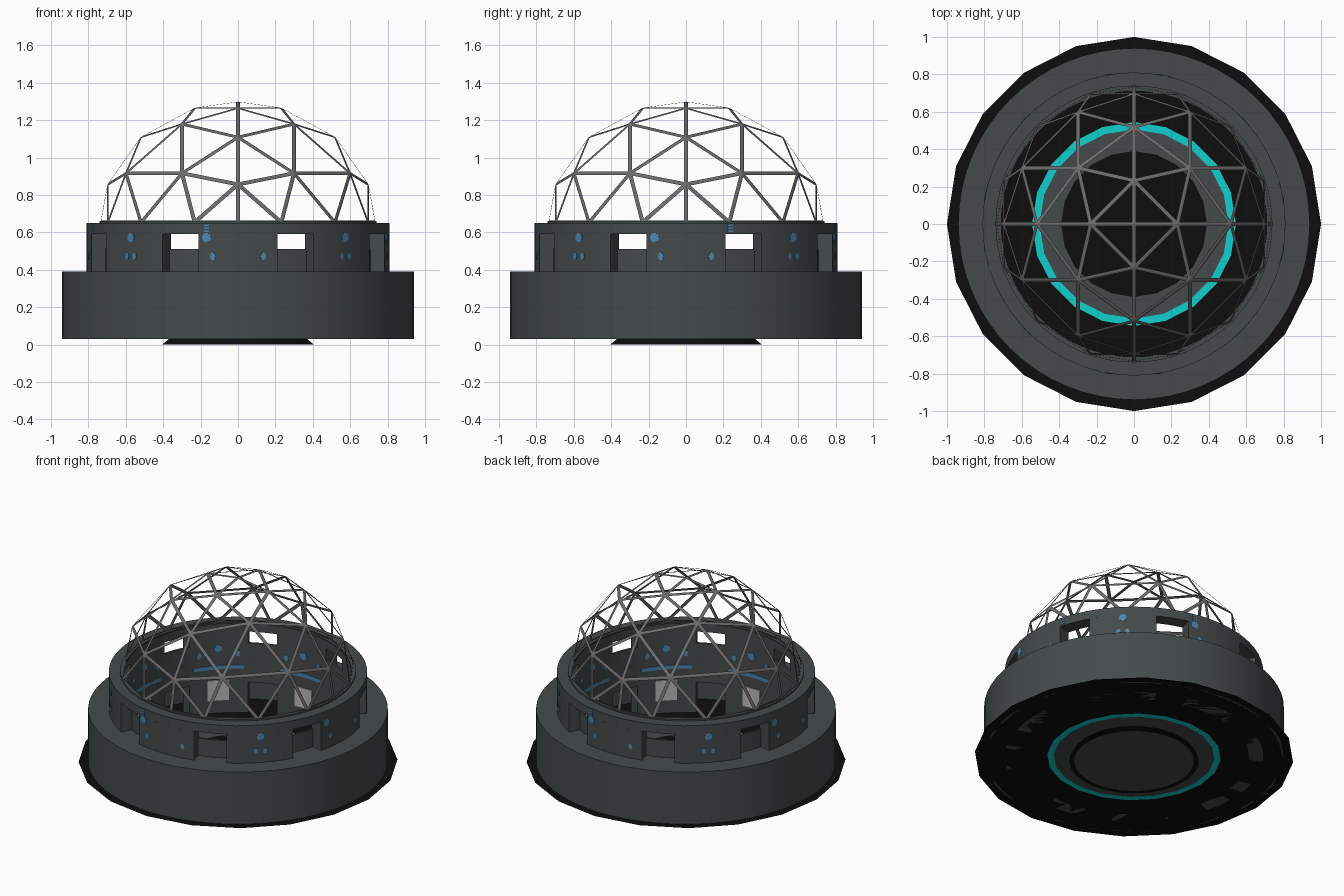
import bpy, bmesh, math
from mathutils import Matrix, Vector

if "Cube" in bpy.data.objects:
    bpy.data.objects.remove(bpy.data.objects["Cube"])


def material(name, rgb):
    m = bpy.data.materials.new(name)
    m.diffuse_color = (*rgb, 1)
    m.use_nodes = True
    m.node_tree.nodes["Principled BSDF"].inputs["Base Color"].default_value = m.diffuse_color
    return m


GREY = material("slate grey", (0.058, 0.068, 0.068))
BLACK = material("black", (0.004, 0.004, 0.004))
TEAL = material("teal", (0.005, 0.62, 0.62))
BLUE = material("blue", (0.07, 0.24, 0.42))
STEEL = material("strut grey", (0.15, 0.15, 0.15))
PALE = material("pale panel", (0.5, 0.5, 0.5))


def finish(name, bm, mats, smooth=False, recalc=True):
    if recalc:
        bmesh.ops.recalc_face_normals(bm, faces=bm.faces[:])
    me = bpy.data.meshes.new(name)
    bm.to_mesh(me)
    bm.free()
    for m in mats:
        me.materials.append(m)
    ob = bpy.data.objects.new(name, me)
    bpy.context.collection.objects.link(ob)
    if smooth:
        bpy.ops.object.select_all(action='DESELECT')
        ob.select_set(True)
        bpy.context.view_layer.objects.active = ob
        bpy.ops.object.shade_smooth_by_angle(angle=math.radians(30))
    return ob


def polar(r, deg, z):
    a = math.radians(deg)
    return Vector((r * math.cos(a), r * math.sin(a), z))


def lathe(bm, profile, n, mats=None, closed=False):
    """Spin (r, z) points around z; mats gives a material slot per span."""
    rings = []
    for r, z in profile:
        if r == 0:
            rings.append([bm.verts.new((0, 0, z))] * n)
        else:
            rings.append([bm.verts.new(polar(r, 360 * i / n, z)) for i in range(n)])
    spans = len(rings) if closed else len(rings) - 1
    for s in range(spans):
        a, b = rings[s], rings[(s + 1) % len(rings)]
        for i in range(n):
            j = (i + 1) % n
            quad = list(dict.fromkeys((a[i], a[j], b[j], b[i])))
            f = bm.faces.new(quad)
            f.material_index = mats[s] if mats else 0


def arc_block(bm, r0, r1, a0, a1, z0, z1, steps=6):
    """Curved block between two radii, two angles and two heights."""
    cols = []
    for i in range(steps + 1):
        a = a0 + (a1 - a0) * i / steps
        cols.append([bm.verts.new(polar(r, a, z))
                     for r, z in ((r0, z0), (r1, z0), (r1, z1), (r0, z1))])
    for p, q in zip(cols, cols[1:]):
        for k in range(4):
            bm.faces.new((p[k], p[(k + 1) % 4], q[(k + 1) % 4], q[k]))
    bm.faces.new(cols[0])
    bm.faces.new(cols[-1][::-1])


def dot(bm, r, deg, z, radius, tall=1.0):
    """Thin round plate facing along the radius."""
    mat = (Matrix.Translation(polar(r, deg, z))
           @ Matrix.Rotation(math.radians(deg), 4, 'Z')
           @ Matrix.Rotation(math.radians(90), 4, 'Y')
           @ Matrix.Diagonal((tall, 1, 1, 1)))
    bmesh.ops.create_cone(bm, cap_ends=True, segments=10, radius1=radius,
                          radius2=radius, depth=0.008, matrix=mat)


# twenty-sided floor sheet with teal ring
bm = bmesh.new()
lathe(bm, [(1, .03), (.545, .03), (.505, .03), (.39, .03), (0, .03)], 20, [0, 1, 2, 0])
for f in bm.faces:
    f.normal_update()
    if f.normal.z < 0:
        f.normal_flip()
finish("floor_disc", bm, [BLACK, TEAL, GREY], recalc=False)

# flared foot under the floor
bm = bmesh.new()
lathe(bm, [(.37, .029), (.405, 0), (.375, 0), (0, 0)], 48, [0, 0, 1])
finish("foot_pad", bm, [BLACK, GREY], True)

# wide lower drum, hollow inside
bm = bmesh.new()
lathe(bm, [(.925, .03), (.94, .03), (.94, .39), (.72, .39), (.72, .375), (.925, .375)],
      64, closed=True)
finish("lower_drum", bm, [GREY], True)

# upper ring wall: header, eight pillars, and sill panels between them
bm = bmesh.new()
lathe(bm, [(.72, .59), (.81, .59), (.81, .65), (.72, .65)], 64, closed=True)
finish("wall_header", bm, [GREY], True)

HALF = 7.4   # half of a window opening, in degrees
bm = bmesh.new()
for k in range(8):
    arc_block(bm, .72, .81, 45 * k - 22.5 + HALF, 45 * k + 22.5 - HALF, .03, .59)
finish("wall_pillars", bm, [GREY], True)

bm = bmesh.new()
for k in range(8):
    c = 45 * k + 22.5
    arc_block(bm, .72, .735, c - HALF, c + HALF, .24, .51, 4)
finish("window_sills", bm, [GREY], True)

# flat ring that carries the dome
bm = bmesh.new()
lathe(bm, [(.71, .65), (.74, .65), (.74, .66), (.71, .66)], 64, closed=True)
finish("dome_ring", bm, [GREY], True)

# pale panels at the foot of the inner wall
bm = bmesh.new()
for k in range(8):
    arc_block(bm, .712, .72, 45 * k - 5.5, 45 * k + 5.5, .12, .26, 3)
finish("inner_panels", bm, [PALE])

# blue lights: outside groups, inside stripes and dots
bm = bmesh.new()
for k in range(8):
    c = 45 * k - 90
    if k % 2:
        dot(bm, .808, c, .572, .025)
        for d in (-2, 2):
            dot(bm, .808, c + d, .472, .014, 1.4)
    else:
        dot(bm, .808, c - 12, .572, .025)
        for d in (-9.6, 9.6):
            dot(bm, .808, c + d, .472, .015, 1.4)
        t = c - 12 if k % 4 == 0 else c + 17
        for z in (.605, .622, .639):
            arc_block(bm, .808, .813, t - 1, t + 1, z - .004, z + .004, 1)
    arc_block(bm, .714, .72, c - 13, c + 13, .335, .36)
    dot(bm, .718, c, .48, .025)
    for d in (-10, 10):
        dot(bm, .718, c + d, .44, .016, 1.4)
finish("blue_lights", bm, [BLUE])

# geodesic dome: subdivided octahedron, each triangle inset and opened
bm = bmesh.new()
N, R, SQUASH, Z0 = 4, .735, .878, .653
cache = {}


def node(i, j, k):
    if (i, j, k) not in cache:
        v = Vector((i, j, k)).normalized() * R
        cache[i, j, k] = bm.verts.new((v.x, v.y, v.z * SQUASH + Z0))
    return cache[i, j, k]


for sx, sy in ((1, 1), (-1, 1), (-1, -1), (1, -1)):
    for i in range(N):
        for j in range(N - i):
            k = N - i - j
            tris = [((i, j, k), (i + 1, j, k - 1), (i, j + 1, k - 1))]
            if k > 1:
                tris.append(((i + 1, j, k - 1), (i + 1, j + 1, k - 2), (i, j + 1, k - 1)))
            for t in tris:
                f = bm.faces.new([node(a * sx, b * sy, c) for a, b, c in t])
                f.normal_update()
                if f.normal.dot(f.calc_center_median() - Vector((0, 0, Z0))) < 0:
                    f.normal_flip()
panes = bm.faces[:]
bmesh.ops.inset_individual(bm, faces=panes, thickness=.011, use_even_offset=True)
bmesh.ops.delete(bm, geom=panes, context='FACES')
finish("dome_struts", bm, [STEEL], recalc=False)
